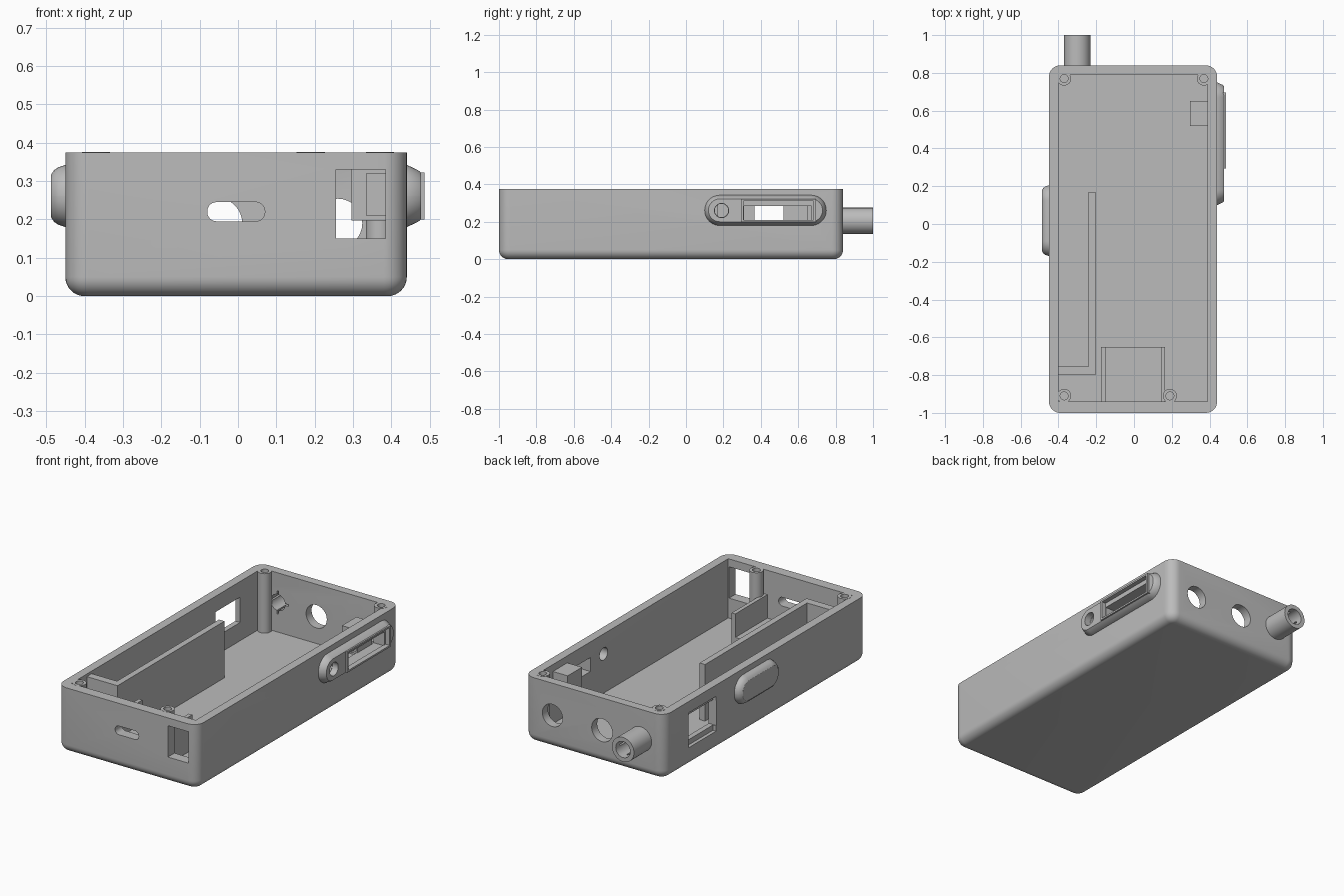
import bpy, bmesh, math

cube = bpy.data.objects.get("Cube")
if cube:
    bpy.data.objects.remove(cube, do_unlink=True)

grey = bpy.data.materials.new("light_grey_plastic")
grey.use_nodes = True
grey.diffuse_color = (0.5, 0.5, 0.5, 1)
grey.node_tree.nodes["Principled BSDF"].inputs["Base Color"].default_value = (0.5, 0.5, 0.5, 1)


def outline(a0, a1, b0, b1, r=0.0, n=8):
    """Rectangle with rounded corners, as a list of 2D points."""
    if r <= 0:
        return [(a0, b0), (a1, b0), (a1, b1), (a0, b1)]
    centres = [(a1 - r, b1 - r), (a0 + r, b1 - r), (a0 + r, b0 + r), (a1 - r, b0 + r)]
    pts = []
    for k, (ca, cb) in enumerate(centres):
        for i in range(n + 1):
            t = math.pi / 2 * (k + i / n)
            pts.append((ca + r * math.cos(t), cb + r * math.sin(t)))
    return pts


def circle(a, b, r, n=32):
    return [(a + r * math.cos(math.tau * i / n), b + r * math.sin(math.tau * i / n)) for i in range(n)]


def loft(name, axis, layers):
    """Closed solid through (position, outline) layers along an axis."""
    place = {"x": lambda a, b, p: (p, a, b),
             "y": lambda a, b, p: (a, p, b),
             "z": lambda a, b, p: (a, b, p)}[axis]
    bm = bmesh.new()
    rings = [[bm.verts.new(place(a, b, p)) for a, b in pts] for p, pts in layers]
    bm.faces.new(rings[0])
    bm.faces.new(rings[-1])
    for low, high in zip(rings, rings[1:]):
        for i in range(len(low)):
            j = (i + 1) % len(low)
            bm.faces.new((low[i], low[j], high[j], high[i]))
    bmesh.ops.recalc_face_normals(bm, faces=bm.faces[:])
    mesh = bpy.data.meshes.new(name)
    bm.to_mesh(mesh)
    bm.free()
    mesh.materials.append(grey)
    ob = bpy.data.objects.new(name, mesh)
    bpy.context.collection.objects.link(ob)
    return ob


def prism(name, axis, p0, p1, pts):
    return loft(name, axis, [(p0, pts), (p1, pts)])


def box(name, x0, x1, y0, y1, z0, z1):
    return prism(name, "z", z0, z1, outline(x0, x1, y0, y1))


def cut(ob, *cutters):
    """Subtract the cutters from an object and remove them."""
    bpy.context.view_layer.objects.active = ob
    for c in cutters:
        c.hide_render = True
        mod = ob.modifiers.new("cut", "BOOLEAN")
        mod.operation, mod.solver, mod.object = "DIFFERENCE", "EXACT", c
        bpy.ops.object.modifier_apply(modifier=mod.name)
        bpy.data.objects.remove(c, do_unlink=True)


# Case shell with rounded bottom edge
L, R, F, B, TOP, FLOOR = -0.45, 0.44, -1.0, 0.84, 0.375, 0.035
layers = []
for i in range(9):
    t = math.pi / 2 * i / 8
    d = 0.05 * (1 - math.sin(t))
    layers.append((0.05 * (1 - math.cos(t)), outline(L + d, R - d, F + d, B - d, 0.06 - d)))
layers.append((TOP, outline(L, R, F, B, 0.06)))
case = loft("case_shell", "z", layers)
cut(case, box("cavity", -0.40, 0.39, -0.94, 0.79, FLOOR, 0.5))

# Case openings: front ports, left window, back holes
TUBE_X, TUBE_Z = -0.30, 0.205
cut(case,
    prism("port_slot", "y", -1.1, -0.9, outline(-0.08, 0.07, 0.195, 0.245, 0.024)),
    box("front_window", 0.255, 0.385, -1.1, -0.9, 0.15, 0.33),
    box("left_recess", -0.5, -0.43, 0.37, 0.62, 0.11, 0.31),
    box("left_window", -0.5, -0.35, 0.365, 0.59, 0.14, 0.285),
    prism("back_hole_a", "y", 0.7, 0.9, circle(0.26, 0.19, 0.064)),
    prism("back_hole_b", "y", 0.7, 0.9, circle(-0.055, 0.19, 0.066)),
    prism("tube_bore", "y", 0.7, 0.9, circle(TUBE_X, TUBE_Z, 0.046)),
    box("slider_opening", 0.35, 0.5, 0.31, 0.67, 0.205, 0.285),
    prism("button_hole", "x", 0.35, 0.5, circle(0.19, 0.26, 0.036)))


def tube_slits():
    w, l = 0.005, 0.066
    return (box("slit_v", TUBE_X - w, TUBE_X + w, 0.7, 0.96, TUBE_Z - l, TUBE_Z + l),
            box("slit_h", TUBE_X - l, TUBE_X + l, 0.7, 0.96, TUBE_Z - w, TUBE_Z + w))


# Cable tube on the back
tube = prism("cable_tube", "y", 0.835, 1.0, circle(TUBE_X, TUBE_Z, 0.07, 48))
cut(tube, prism("bore", "y", 0.8, 1.1, circle(TUBE_X, TUBE_Z, 0.046)), *tube_slits())
cut(case, *tube_slits())


def pad(name, y0, y1, base, steps):
    """Stadium-shaped raised pad on a side wall."""
    rings = []
    for x, d in [(base, 0)] + steps:
        rings.append((x, outline(y0 + d, y1 - d, 0.18 + d, 0.342 - d, 0.08 - d, 10)))
    return loft(name, "x", rings)


# Right control housing with button hole and slider slot
housing = pad("control_housing", 0.10, 0.75, 0.435, [(0.44, 0), (0.468, 0.013), (0.477, 0.020)])
cut(housing,
    box("slot_recess", 0.46, 0.6, 0.305, 0.685, 0.208, 0.315),
    box("slot", 0.4, 0.6, 0.31, 0.67, 0.205, 0.285),
    prism("hole", "x", 0.4, 0.6, circle(0.19, 0.26, 0.038)))
lip = box("slider_lip", 0.455, 0.486, 0.295, 0.695, 0.20, 0.322)
cut(lip, box("lip_opening", 0.4, 0.6, 0.308, 0.682, 0.21, 0.312))

# Left raised pad
pad("left_pad", -0.17, 0.205, -0.445,
    [(-0.45, 0), (-0.468, 0.006), (-0.479, 0.013), (-0.487, 0.025)])

# Screw posts
for name, x, y in (("back_left", 0.37, 0.77), ("back_right", -0.37, 0.77),
                   ("front_right", -0.37, -0.91), ("front_centre", 0.19, -0.91)):
    post = prism("screw_post_" + name, "z", 0.03, TOP + 0.001, circle(x, y, 0.037))
    cut(post, prism("screw_hole", "z", 0.15, 0.5, circle(x, y, 0.021, 24)))
    cut(case, prism("screw_clearance", "z", 0.15, 0.5, circle(x, y, 0.021, 24)))

# Battery bay partition
prism("battery_partition", "z", 0.03, 0.36,
      [(-0.405, -0.80), (-0.205, -0.80), (-0.205, 0.17), (-0.24, 0.17), (-0.24, -0.755), (-0.405, -0.755)])

# Circuit board tray
box("tray_base", -0.175, 0.165, -0.945, -0.65, 0.03, 0.10)
for name, x in (("right", -0.175), ("left", 0.142)):
    box("tray_wall_" + name, x, x + 0.023, -0.945, -0.65, 0.03, 0.235)

# Switch block on the inner wall
block = box("switch_block", 0.296, 0.395, 0.52, 0.65, 0.197, 0.335)
cut(block, box("switch_notch", 0.335, 0.385, 0.45, 0.60, 0.21, 0.32))

# Smooth shading with crisp edges
for ob in bpy.context.scene.objects:
    ob.select_set(ob.type == "MESH")
bpy.context.view_layer.objects.active = case
bpy.ops.object.shade_smooth_by_angle(angle=math.radians(30))
